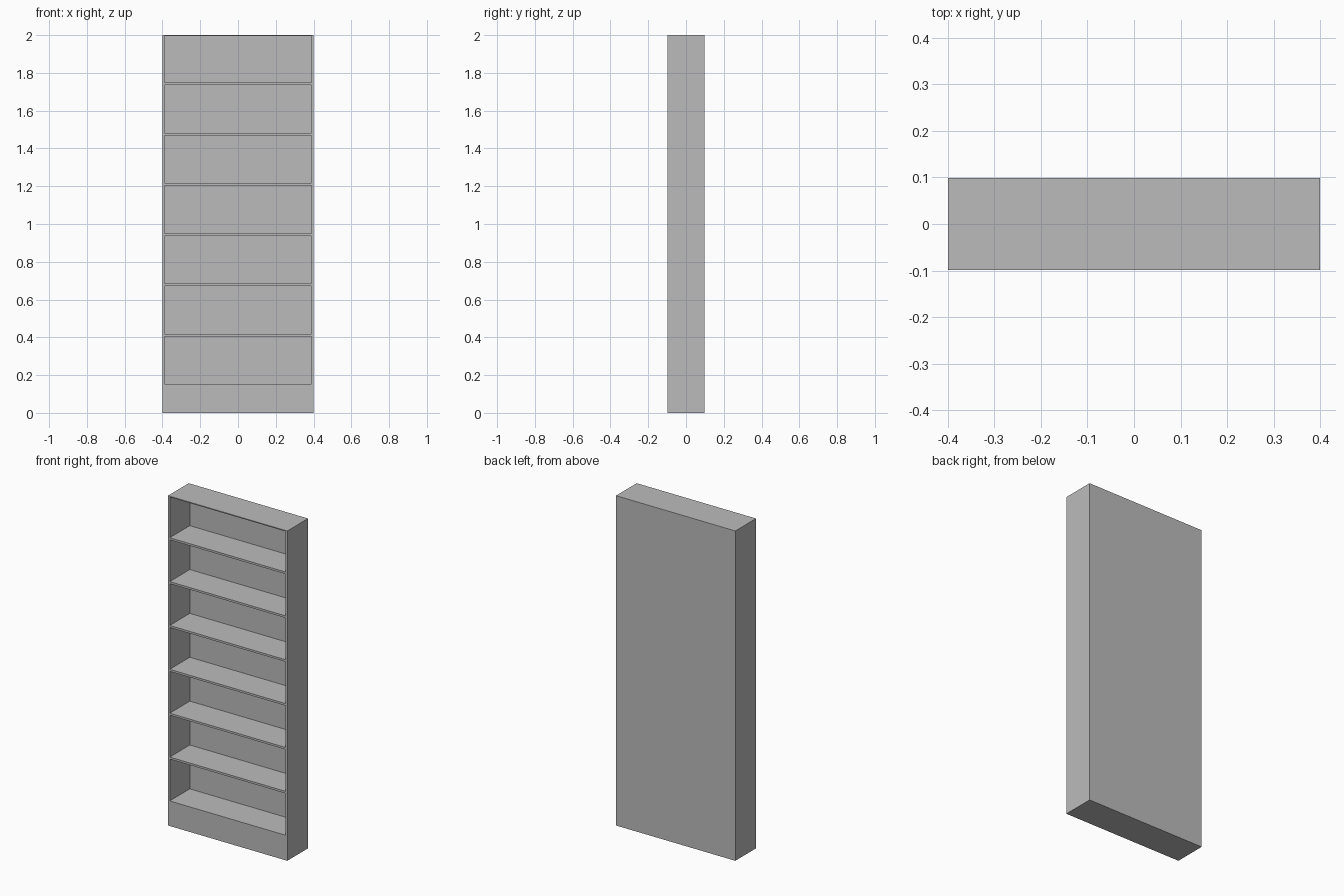
import bpy

if "Cube" in bpy.data.objects:
    bpy.data.objects.remove(bpy.data.objects["Cube"])

# Single flat colour
grey = bpy.data.materials.new("mid_grey")
grey.diffuse_color = (0.5, 0.5, 0.5, 1.0)
grey.use_nodes = True
grey.node_tree.nodes["Principled BSDF"].inputs["Base Color"].default_value = grey.diffuse_color

W, D, H = 0.80, 0.198, 2.0     # overall size
SIDE, SHELF = 0.0115, 0.0125   # board thicknesses
TOP, BACK = 0.006, 0.006
PLINTH = 0.152                 # height of first shelf surface
PITCH = 0.266                  # shelf spacing


def box(name, x0, x1, y0, y1, z0, z1):
    bpy.ops.mesh.primitive_cube_add(size=1)
    ob = bpy.context.object
    ob.name = name
    for v in ob.data.vertices:
        v.co.x = x1 if v.co.x > 0 else x0
        v.co.y = y1 if v.co.y > 0 else y0
        v.co.z = z1 if v.co.z > 0 else z0
    ob.data.materials.append(grey)
    return ob


xi = W / 2 - SIDE              # inner half width
yf, yb = -D / 2, D / 2

# Side panels
box("side_panel_left", -W / 2, -xi, yf, yb, 0, H)
box("side_panel_right", xi, W / 2, yf, yb, 0, H)

# Solid base, top board and back panel between the sides
box("base", -xi, xi, yf, yb, 0, PLINTH)
box("top_board", -xi, xi, yf, yb, H - TOP, H)
box("back_panel", -xi, xi, yb - BACK, yb, PLINTH, H - TOP)

# Six shelves
for i in range(1, 7):
    z = PLINTH + PITCH * i
    box(f"shelf_{i}", -xi, xi, yf, yb - BACK, z - SHELF, z)
